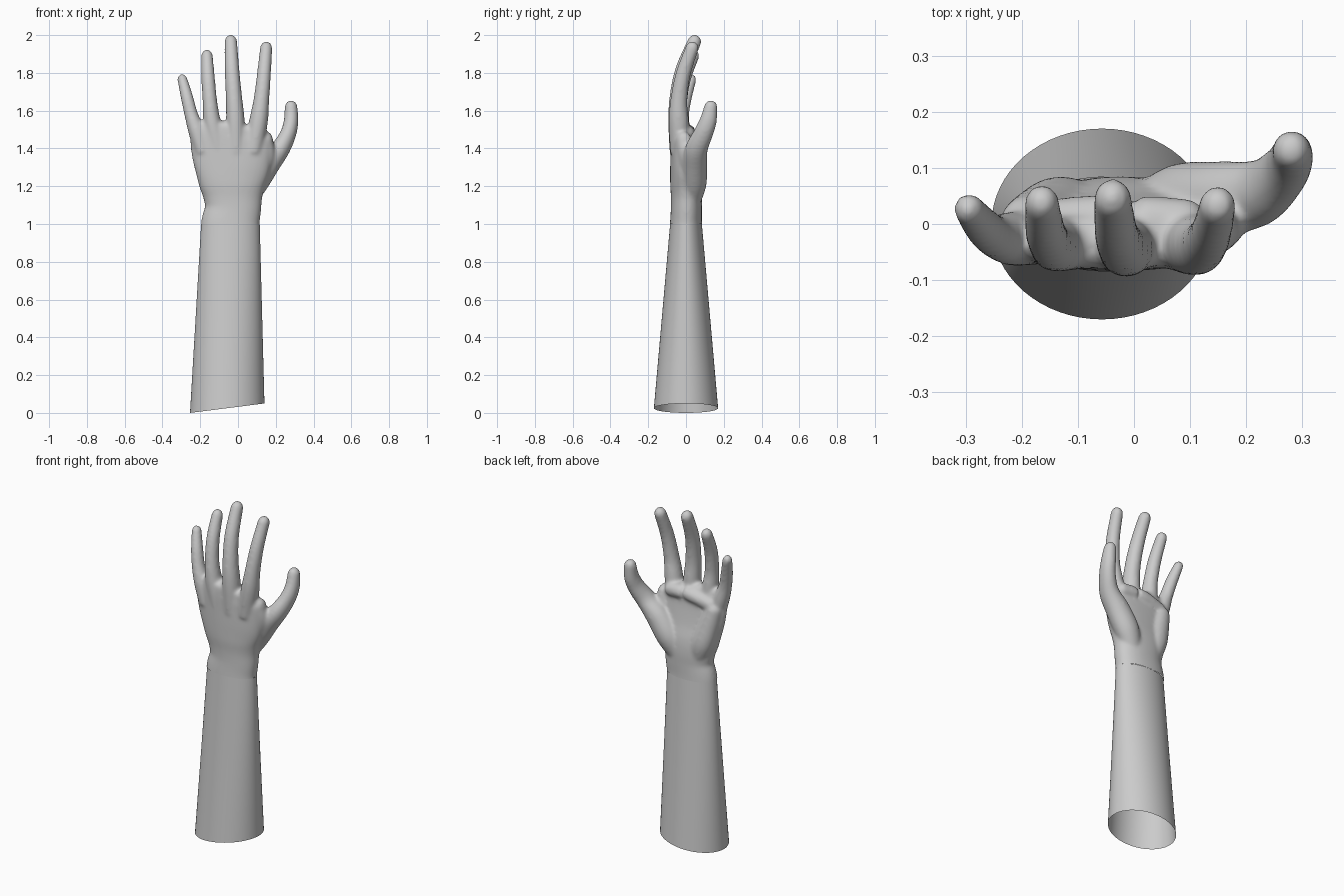
import bpy, bmesh, math
from mathutils import Vector

if "Cube" in bpy.data.objects:
    bpy.data.objects.remove(bpy.data.objects["Cube"])


def spline(keys, steps):
    """Catmull-Rom through (x, y, z, rx, ry) keys."""
    k = [keys[0]] + list(keys) + [keys[-1]]
    out = []
    for i in range(1, len(k) - 2):
        for s in range(steps):
            t = s / steps
            out.append([0.5 * (2 * b + (c - a) * t + (2 * a - 5 * b + 4 * c - d) * t * t
                               + (3 * b - a - 3 * c + d) * t ** 3)
                        for a, b, c, d in zip(k[i - 1], k[i], k[i + 1], k[i + 2])])
    return out + [list(keys[-1])]


def limb(bm, keys, dome, power=2.0, n=32, steps=6):
    """Closed tube with oval sections along a curve, ending in a dome."""
    path = spline(keys, steps)
    sections = []
    for i, p in enumerate(path):
        a, b = path[max(i - 1, 0)], path[min(i + 1, len(path) - 1)]
        t = (Vector(b[:3]) - Vector(a[:3])).normalized()
        sections.append((Vector(p[:3]), t, p[3], p[4]))
    c, t, rx, ry = sections[-1]
    for j in range(1, 7):
        a = math.radians(14 * j)
        sections.append((c + t * dome * math.sin(a), t, rx * math.cos(a), ry * math.cos(a)))
    rings = []
    for c, t, rx, ry in sections:
        u = (Vector((1, 0, 0)) - t * t.x).normalized()
        v = t.cross(u)
        ring = []
        for j in range(n):
            a = 2 * math.pi * j / n
            ca, sa = math.cos(a), math.sin(a)
            ex = math.copysign(abs(ca) ** (2 / power), ca)
            ey = math.copysign(abs(sa) ** (2 / power), sa)
            ring.append(bm.verts.new(c + u * rx * ex + v * ry * ey))
        rings.append(ring)
    for r0, r1 in zip(rings, rings[1:]):
        for j in range(n):
            bm.faces.new((r0[j], r0[(j + 1) % n], r1[(j + 1) % n], r1[j]))
    bm.faces.new(rings[0][::-1])
    bm.faces.new(rings[-1])


def make_object(name, bm):
    me = bpy.data.meshes.new(name)
    bm.to_mesh(me)
    bm.free()
    ob = bpy.data.objects.new(name, me)
    bpy.context.collection.objects.link(ob)
    return ob


# forearm: open tapering sleeve with a slanted lower rim
bm = bmesh.new()
N, rows = 64, 8
rings = []
for r in range(rows + 1):
    f = r / rows
    ring = []
    for j in range(N):
        c, s = math.cos(2 * math.pi * j / N), math.sin(2 * math.pi * j / N)
        low = Vector((-0.057 + 0.197 * c, 0.17 * s, 0.025 + 0.025 * c))
        top = Vector((-0.04 + 0.155 * c, 0.084 * s, 1.0))
        ring.append(bm.verts.new(low.lerp(top, f)))
    rings.append(ring)
for r0, r1 in zip(rings, rings[1:]):
    for j in range(N):
        bm.faces.new((r0[j], r0[(j + 1) % N], r1[(j + 1) % N], r1[j]))
forearm = make_object("forearm", bm)

# hand: overlapping volumes fused into one skin
bm = bmesh.new()

# wrist and palm
limb(bm, [(-0.041, 0, 0.90, 0.16, 0.092),
          (-0.04, 0, 1.00, 0.155, 0.085),
          (-0.026, 0.002, 1.08, 0.148, 0.082),
          (-0.027, 0.002, 1.15, 0.158, 0.082),
          (-0.03, -0.004, 1.22, 0.180, 0.080),
          (-0.03, -0.014, 1.30, 0.200, 0.070),
          (-0.035, -0.022, 1.40, 0.214, 0.060),
          (-0.036, -0.025, 1.46, 0.214, 0.056),
          (-0.03, -0.030, 1.51, 0.190, 0.048)], 0.03, power=2.2, n=64)

# heel pad under the little finger, and pad below the fingers
limb(bm, [(-0.10, 0.025, 1.12, 0.05, 0.045), (-0.13, 0.03, 1.22, 0.065, 0.055),
          (-0.165, 0.012, 1.34, 0.06, 0.055), (-0.19, 0.0, 1.43, 0.05, 0.05)], 0.04)
limb(bm, [(-0.18, 0.0, 1.45, 0.042, 0.042), (-0.04, 0.008, 1.485, 0.042, 0.045),
          (0.09, 0.004, 1.48, 0.042, 0.042)], 0.04)

# four fingers: centre line points with a radius
fingers = [
    [(-0.185, -0.025, 1.38, 0.045), (-0.218, -0.026, 1.49, 0.045), (-0.248, -0.022, 1.58, 0.036),
     (-0.270, -0.004, 1.67, 0.033), (-0.294, 0.026, 1.764, 0.027)],
    [(-0.10, -0.03, 1.38, 0.046), (-0.135, -0.036, 1.53, 0.046), (-0.148, -0.036, 1.64, 0.039),
     (-0.158, -0.012, 1.77, 0.036), (-0.164, 0.037, 1.889, 0.031)],
    [(-0.01, -0.035, 1.38, 0.048), (-0.014, -0.042, 1.55, 0.049), (-0.022, -0.040, 1.68, 0.043),
     (-0.032, -0.014, 1.82, 0.039), (-0.038, 0.044, 1.964, 0.034)],
    [(0.08, -0.03, 1.38, 0.05), (0.108, -0.038, 1.54, 0.050), (0.123, -0.038, 1.65, 0.042),
     (0.137, -0.016, 1.79, 0.037), (0.149, 0.032, 1.930, 0.033)],
]
for f in fingers:
    limb(bm, [(x, y, z, r, r * 1.08) for x, y, z, r in f], f[-1][3] * 1.15)

# thumb with its fleshy base
limb(bm, [(0.035, 0.03, 1.11, 0.05, 0.045), (0.085, 0.042, 1.21, 0.070, 0.066),
          (0.150, 0.046, 1.31, 0.068, 0.066), (0.222, 0.055, 1.395, 0.052, 0.060),
          (0.265, 0.090, 1.475, 0.043, 0.052), (0.281, 0.117, 1.545, 0.039, 0.046),
          (0.281, 0.131, 1.618, 0.034, 0.036)], 0.038)

# web between thumb and index finger
limb(bm, [(0.09, 0.0, 1.25, 0.06, 0.045), (0.145, 0.0, 1.36, 0.052, 0.045),
          (0.152, -0.01, 1.44, 0.034, 0.042)], 0.05)

raw = make_object("hand_source", bm)
mod = raw.modifiers.new("fuse", 'REMESH')
mod.mode = 'VOXEL'
mod.voxel_size = 0.008
mod = raw.modifiers.new("soften", 'SMOOTH')
mod.factor = 0.5
mod.iterations = 14
bpy.context.view_layer.update()
me = bpy.data.meshes.new_from_object(raw.evaluated_get(bpy.context.evaluated_depsgraph_get()))
bm = bmesh.new()
bm.from_mesh(me)
bpy.data.objects.remove(raw)

# open the wrist where it meets the forearm
bmesh.ops.bisect_plane(bm, geom=bm.verts[:] + bm.edges[:] + bm.faces[:],
                       plane_co=(0, 0, 1.0), plane_no=(0, 0, 1), clear_inner=True)
hand = make_object("hand", bm)

for ob in (forearm, hand):
    for p in ob.data.polygons:
        p.use_smooth = True
